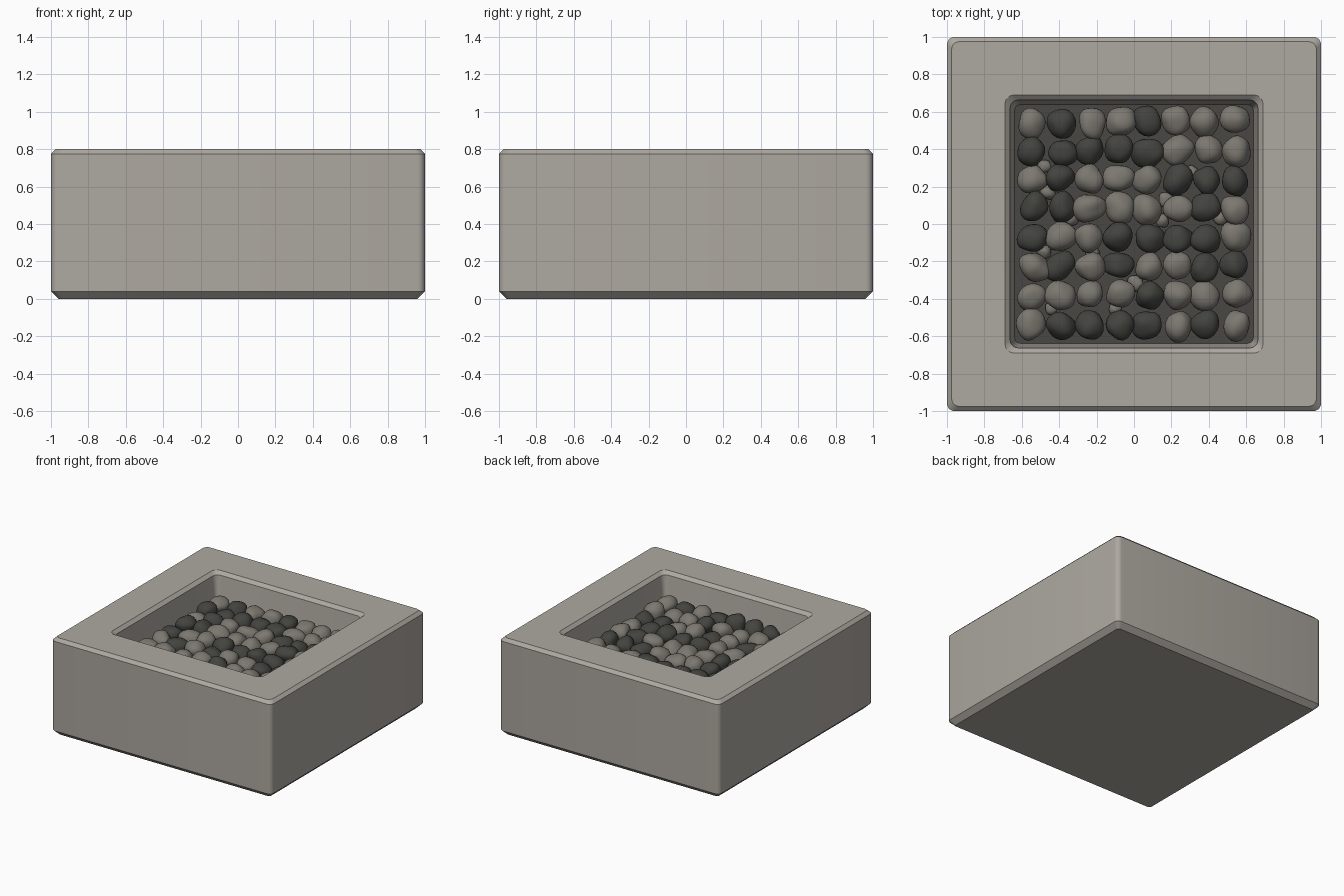
import bpy, bmesh, math, random
from mathutils import Vector, Euler, noise

if "Cube" in bpy.data.objects:
    bpy.data.objects.remove(bpy.data.objects["Cube"])

random.seed(4)


def material(name, rgb):
    m = bpy.data.materials.new(name)
    m.diffuse_color = (*rgb, 1)
    m.use_nodes = True
    m.node_tree.nodes["Principled BSDF"].inputs["Base Color"].default_value = m.diffuse_color
    return m


concrete = material("pale_concrete", (0.42, 0.395, 0.355))
bed_dark = material("dark_bed", (0.065, 0.063, 0.055))
light_stone = material("light_pebble", (0.20, 0.188, 0.162))
dark_stone = material("dark_pebble", (0.056, 0.056, 0.050))


def new_object(name, bm, mats):
    me = bpy.data.meshes.new(name)
    bm.to_mesh(me)
    bm.free()
    ob = bpy.data.objects.new(name, me)
    bpy.context.collection.objects.link(ob)
    for m in mats:
        me.materials.append(m)
    return ob


def rounded_square(bm, half, z, r, n=5):
    verts = []
    for q in range(4):
        mid = math.radians(45 + 90 * q)
        cx = math.copysign(half - r, math.cos(mid))
        cy = math.copysign(half - r, math.sin(mid))
        for i in range(n + 1):
            a = math.pi / 2 * (q + i / n)
            verts.append(bm.verts.new((cx + r * math.cos(a), cy + r * math.sin(a), z)))
    return verts


# Square basin: outer shell, chamfered rim, tapered recess and floor
BED = 0.54
profile = [(0.96, 0.0, 0.02), (1.0, 0.04, 0.04), (1.0, 0.775, 0.04), (0.975, 0.8, 0.04),
           (0.69, 0.8, 0.05), (0.663, 0.775, 0.045), (0.638, BED, 0.03)]
bm = bmesh.new()
rings = [rounded_square(bm, *p) for p in profile]
for a, b in zip(rings, rings[1:]):
    for i in range(len(a)):
        j = (i + 1) % len(a)
        bm.faces.new((a[i], a[j], b[j], b[i]))
bm.faces.new(rings[0][::-1])
bm.faces.new(rings[-1]).material_index = 1
basin = new_object("basin", bm, [concrete, bed_dark])
bpy.context.view_layer.objects.active = basin
basin.select_set(True)
bpy.ops.object.shade_smooth_by_angle(angle=math.radians(25))


# Irregular rounded pebble
def pebble(name, loc, size, mat):
    bm = bmesh.new()
    bmesh.ops.create_icosphere(bm, subdivisions=3, radius=1)
    seed = Vector([random.uniform(-50, 50) for _ in range(3)])
    rot = Euler((random.uniform(-.2, .2), random.uniform(-.2, .2), random.uniform(0, 6.28))).to_matrix()
    for v in bm.verts:
        k = 1 + 0.22 * noise.noise(v.co * 0.9 + seed)
        v.co = rot @ Vector((v.co.x * size[0], v.co.y * size[1], v.co.z * size[2])) * k
    for f in bm.faces:
        f.smooth = True
    ob = new_object(name, bm, [mat])
    ob.location = loc


# Top layer: eight rows, light and dark, back to front
rows = ["LDLLDLLL", "DDDDDLLL", "LDLLLDDD", "DDLLLLDL",
        "DLLDDDDL", "LDLDLLDD", "LLLLDLLL", "LDDDDLDL"]
for r, row in enumerate(rows):
    for c, ch in enumerate(row):
        x = -0.54 + c * 0.154 + random.uniform(-.012, .012)
        y = 0.547 - r * 0.155 + random.uniform(-.012, .012)
        z = 0.605 + random.uniform(-.012, .012)
        size = (random.uniform(.076, .088), random.uniform(.07, .08), random.uniform(.062, .07))
        pebble(f"pebble_{r}_{c}", (x, y, z), size, light_stone if ch == "L" else dark_stone)

# Small filler pebbles in the gaps
for i, (x, y) in enumerate([(-.48, .31), (-.46, .17), (-.48, -.15), (.17, .13), (-.33, .03), (.46, .03),
                            (-.1, -.45), (-.44, -.45), (.01, -.32), (.31, .27), (-.22, -.16), (.15, .02)]):
    s = random.uniform(.036, .046)
    pebble(f"small_pebble_{i}", (x, y, 0.56), (s, s * .9, s * .8), light_stone)
